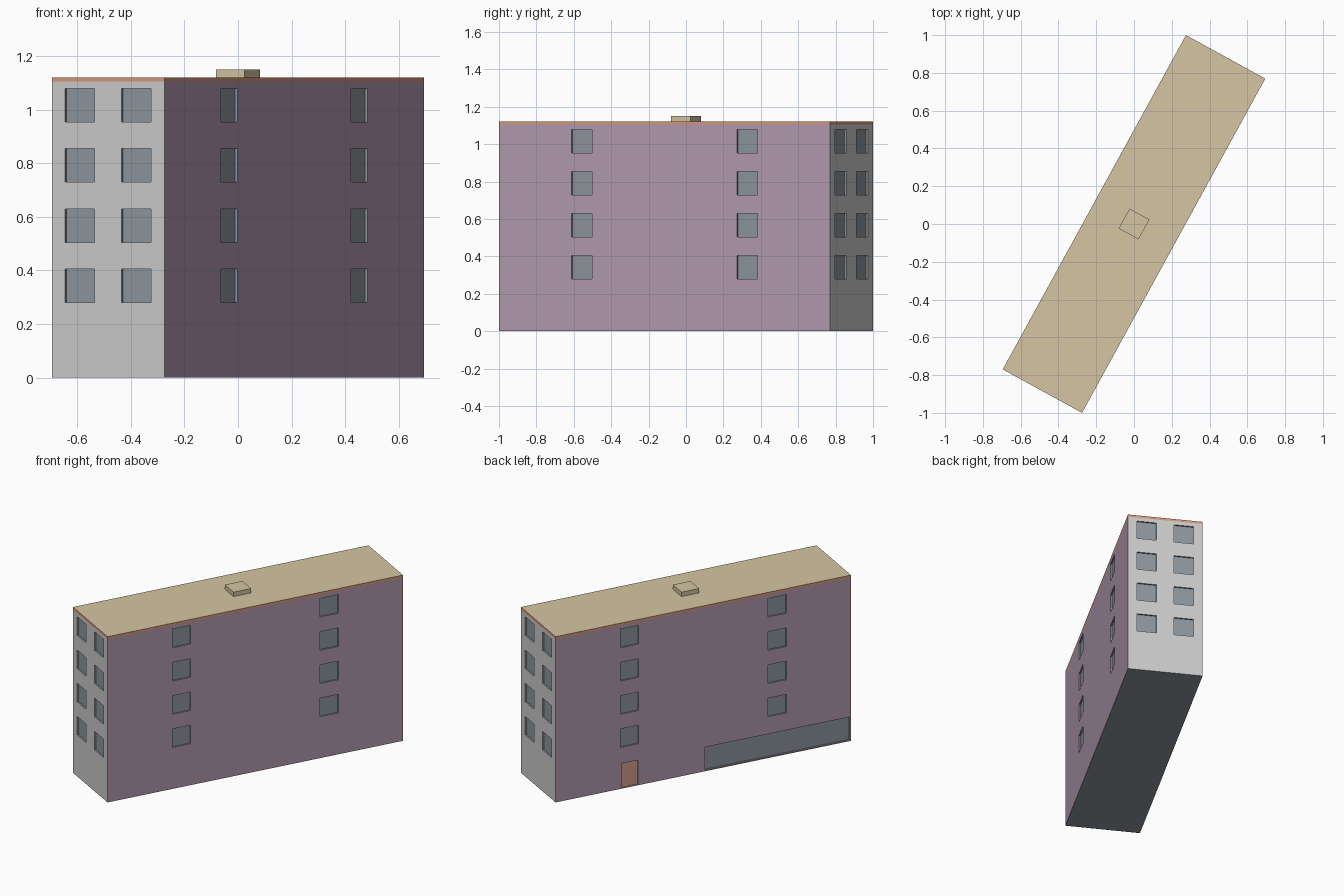
import bpy, bmesh, math
from mathutils import Matrix

if "Cube" in bpy.data.objects:
    bpy.data.objects.remove(bpy.data.objects["Cube"])

LENGTH, WIDTH = 2.018, 0.479
WALL_TOP, ROOF_TOP, VENT_TOP = 1.104, 1.12, 1.15
TURN = math.radians(61.27)      # plan rotation of the building
DEPTH = 0.01                    # recess of windows and doors
SIZE, SILL, STOREY = 0.125, 0.28, 0.2245


def material(name, rgb):
    m = bpy.data.materials.new(name)
    m.diffuse_color = (*rgb, 1)
    m.use_nodes = True
    m.node_tree.nodes["Principled BSDF"].inputs["Base Color"].default_value = m.diffuse_color
    return m


PLASTER = material("plaster", (0.70, 0.70, 0.67))
PAINT = material("mauve_paint", (0.45, 0.33, 0.43))
GLASS = material("glass", (0.27, 0.31, 0.34))
WOOD = material("wood", (0.66, 0.34, 0.25))
TRIM = material("trim", (0.68, 0.31, 0.20))
ROOF = material("roof", (0.66, 0.56, 0.36))


def finish(bm, name, mats, matrix):
    me = bpy.data.meshes.new(name)
    bm.to_mesh(me)
    bm.free()
    for m in mats:
        me.materials.append(m)
    ob = bpy.data.objects.new(name, me)
    ob.matrix_world = matrix
    bpy.context.collection.objects.link(ob)
    return ob


def facade(name, length, offset, angle, paint, openings):
    """Wall split along the opening edges, each opening pushed inward.
    openings: (x0, x1, z0, z1, slot)"""
    xs = sorted({-length / 2, length / 2, *(v for o in openings for v in o[:2])})
    zs = sorted({0, WALL_TOP, *(v for o in openings for v in o[2:4])})
    bm = bmesh.new()
    grid = [[bm.verts.new((x, 0, z)) for z in zs] for x in xs]
    cells = [bm.faces.new((grid[i][j], grid[i + 1][j], grid[i + 1][j + 1], grid[i][j + 1]))
             for i in range(len(xs) - 1) for j in range(len(zs) - 1)]
    bm.normal_update()
    for x0, x1, z0, z1, slot in openings:
        inside = []
        for f in cells:
            c = f.calc_center_median()
            if x0 < c.x < x1 and z0 < c.z < z1:
                inside.append(f)
        rim = bmesh.ops.inset_region(bm, faces=inside, thickness=0, depth=-DEPTH)["faces"]
        for f in inside + rim:
            f.material_index = slot
    turn = Matrix.Rotation(TURN + math.radians(angle), 4, 'Z')
    return finish(bm, name, [paint, GLASS, WOOD], turn @ Matrix.Translation((0, -offset, 0)))


def windows(length):
    """Two columns at the quarter points, four storeys."""
    return [(c - SIZE / 2, c + SIZE / 2, SILL + k * STOREY, SILL + k * STOREY + SIZE, 1)
            for c in (-length / 4, length / 4) for k in range(4)]


def box(name, sx, sy, z0, z1, side, top):
    bm = bmesh.new()
    bmesh.ops.create_cube(bm, size=1, matrix=Matrix.Translation((0, 0, (z0 + z1) / 2))
                          @ Matrix.Diagonal((sx, sy, z1 - z0, 1)))
    bm.normal_update()
    for f in bm.faces:
        f.material_index = int(f.normal.z > 0.5)
    return finish(bm, name, [side, top], Matrix.Rotation(TURN, 4, 'Z'))


# Four walls; the street side also has a door and a long shop window
street = [(-0.56, -0.445, 0.003, 0.17, 2), (0.012, 1.0, 0.008, 0.163, 1)]
facade("rear_long_wall", LENGTH, WIDTH / 2, 0, PAINT, windows(LENGTH))
facade("street_long_wall", LENGTH, WIDTH / 2, 180, PAINT, windows(LENGTH) + street)
facade("end_wall_a", WIDTH, LENGTH / 2, -90, PLASTER, windows(WIDTH))
facade("end_wall_b", WIDTH, LENGTH / 2, 90, PLASTER, windows(WIDTH))

# Roof slab with coloured edge, and the small roof hatch
box("roof_slab", LENGTH, WIDTH, WALL_TOP, ROOF_TOP, TRIM, ROOF)
box("roof_hatch", 0.12, 0.12, ROOF_TOP, VENT_TOP, ROOF, ROOF)

# Underside
bm = bmesh.new()
bmesh.ops.create_grid(bm, x_segments=1, y_segments=1, size=0.5,
                      matrix=Matrix.Diagonal((LENGTH, WIDTH, 1, 1)))
bmesh.ops.reverse_faces(bm, faces=bm.faces[:])
finish(bm, "underside", [GLASS], Matrix.Rotation(TURN, 4, 'Z'))
